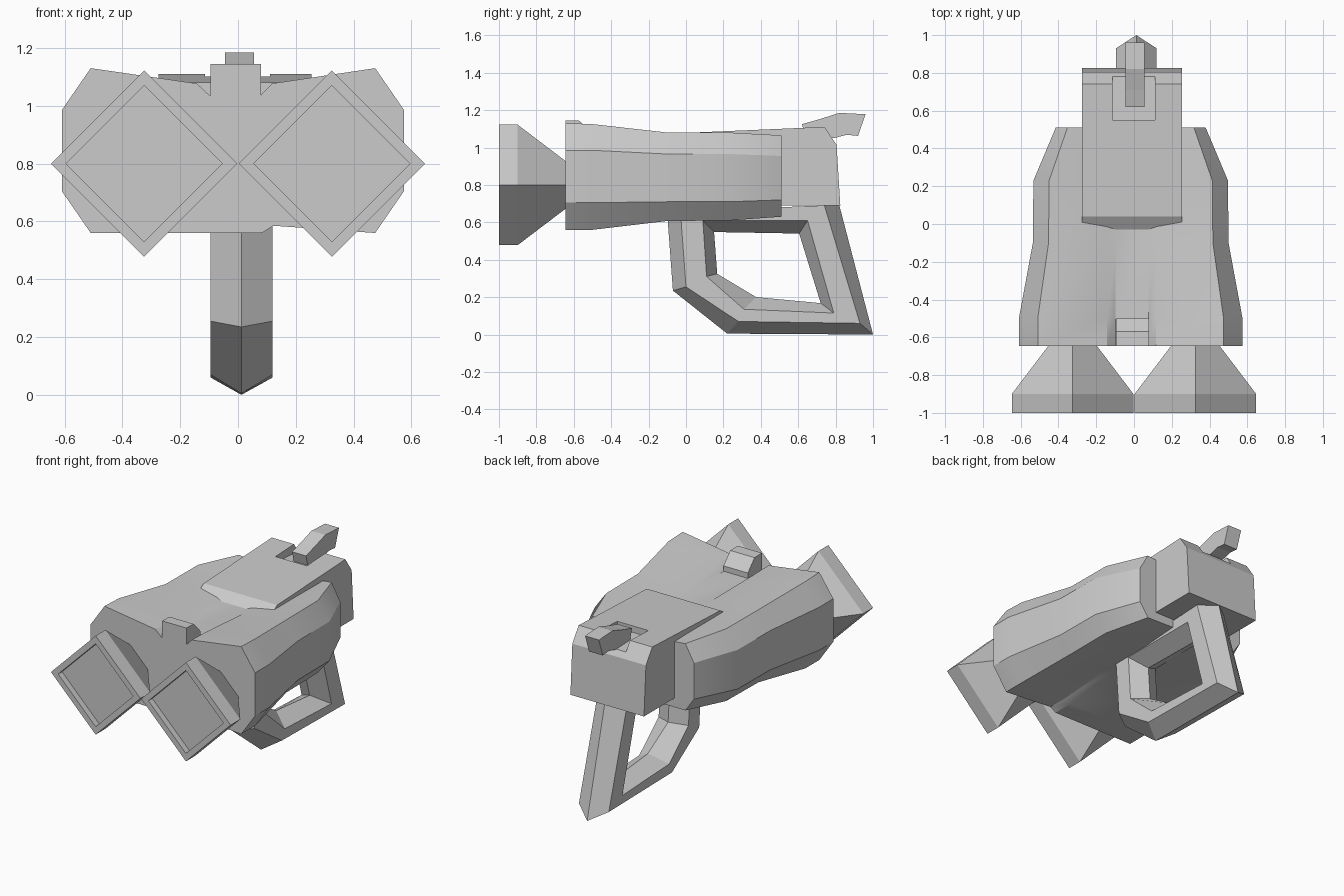
import bpy, bmesh
from math import radians

if "Cube" in bpy.data.objects:
    bpy.data.objects.remove(bpy.data.objects["Cube"])


def loft(name, rings, closed=False):
    """Skin equal-length rings; cap the ends, or join last to first."""
    bm = bmesh.new()
    vs = [[bm.verts.new(p) for p in r] for r in rings]
    n = len(rings[0])
    pairs = list(zip(vs, vs[1:])) + ([(vs[-1], vs[0])] if closed else [])
    for a, b in pairs:
        for i in range(n):
            j = (i + 1) % n
            bm.faces.new((a[i], a[j], b[j], b[i]))
    if not closed:
        bm.faces.new(vs[0])
        bm.faces.new(vs[-1])
    bmesh.ops.recalc_face_normals(bm, faces=bm.faces)
    me = bpy.data.meshes.new(name)
    bm.to_mesh(me)
    bm.free()
    ob = bpy.data.objects.new(name, me)
    bpy.context.collection.objects.link(ob)
    return ob


def prism(name, profile, x0, x1):
    """Extrude a (y, z) side profile across x."""
    return loft(name, [[(x, y, z) for y, z in profile] for x in (x0, x1)])


# Main body: chamfered sections with a shallow valley along the top
CX = -0.0175


def section(y, half, inner, z0, z1, side0, side1, valley, floor, notch):
    pts = [(-half, side1), (-inner, z1), (-0.125, valley), (-0.08, floor),
           (0.095, floor), (0.135, valley), (inner, z1), (half, side1),
           (half, side0), (inner, z0), (0.14, notch), (0.10, z0),
           (-inner, z0), (-half, side0)]
    return [(CX + x, y, z) for x, z in pts]


body = loft("body", [
    section(-0.645, 0.592, 0.492, 0.56, 1.13, 0.705, 0.985, 1.077, 1.035, 0.585),
    section(-0.50, 0.592, 0.492, 0.56, 1.125, 0.705, 0.985, 1.073, 1.035, 0.585),
    section(-0.10, 0.518, 0.435, 0.607, 1.08, 0.71, 0.965, 1.045, 1.035, 0.615),
    section(0.23, 0.515, 0.432, 0.61, 1.08, 0.71, 0.965, 1.045, 1.035, 0.615),
    section(0.51, 0.397, 0.335, 0.63, 1.065, 0.72, 0.955, 1.045, 1.035, 0.635),
])
bpy.context.view_layer.objects.active = body
body.select_set(True)
bpy.ops.object.shade_smooth_by_angle(angle=radians(25))
body.select_set(False)

# Two flared square muzzles with recessed mouths
for side, cx in (("left", -0.325), ("right", 0.325)):
    loft(side + "_muzzle", [
        [(cx + r * dx, y, 0.8 + r * dz)
         for dx, dz in ((1, 0), (0, 1), (-1, 0), (0, -1))]
        for y, r in ((-0.63, 0.117), (-0.90, 0.322), (-1.0, 0.322),
                     (-1.0, 0.27), (-0.96, 0.27))])

# Rear block and top plate in one profile, with a slot for the latch
block = prism("rear_block", [(-0.05, 1.022), (0.04, 1.08), (0.74, 1.11),
                             (0.805, 1.015), (0.825, 0.69), (0.45, 0.69),
                             (0.40, 1.0)], -0.275, 0.255)
cutter = prism("slot_cutter", [(0.55, 1.2), (0.55, 1.06), (0.9, 1.045),
                               (0.9, 1.2)], -0.115, 0.11)
cutter.hide_render = True
cutter.hide_set(True)
cut = block.modifiers.new("slot", 'BOOLEAN')
cut.operation = 'DIFFERENCE'
cut.solver = 'EXACT'
cut.object = cutter

# Thumb latch
prism("latch", [(0.62, 1.125), (0.71, 1.15), (0.82, 1.185), (0.96, 1.178),
                (0.92, 1.062), (0.86, 1.068), (0.79, 1.05), (0.64, 1.05)],
      -0.045, 0.055)

# Front sight
prism("front_sight", [(-0.645, 1.0), (-0.645, 1.145), (-0.57, 1.143),
                      (-0.50, 1.07), (-0.50, 1.0)], -0.095, 0.08)

# Grip: closed loop with pointed inner and outer edges
outer_tip = [(-0.10, 0.64), (-0.07, 0.235), (0.22, 0.005), (1.0, 0.0), (0.82, 0.69)]
outer_flat = [(-0.03, 0.66), (0.0, 0.255), (0.28, 0.07), (0.93, 0.06), (0.74, 0.69)]
inner_flat = [(0.09, 0.61), (0.11, 0.31), (0.31, 0.135), (0.79, 0.115), (0.65, 0.61)]
inner_tip = [(0.15, 0.548), (0.167, 0.325), (0.375, 0.2), (0.72, 0.168), (0.605, 0.54)]


def grip_ring(x, path):
    return [(x, y, z) for y, z in path]


loft("grip", [grip_ring(0.012, outer_tip), grip_ring(0.12, outer_flat),
              grip_ring(0.12, inner_flat), grip_ring(0.012, inner_tip),
              grip_ring(-0.095, inner_flat), grip_ring(-0.095, outer_flat)],
     closed=True)
